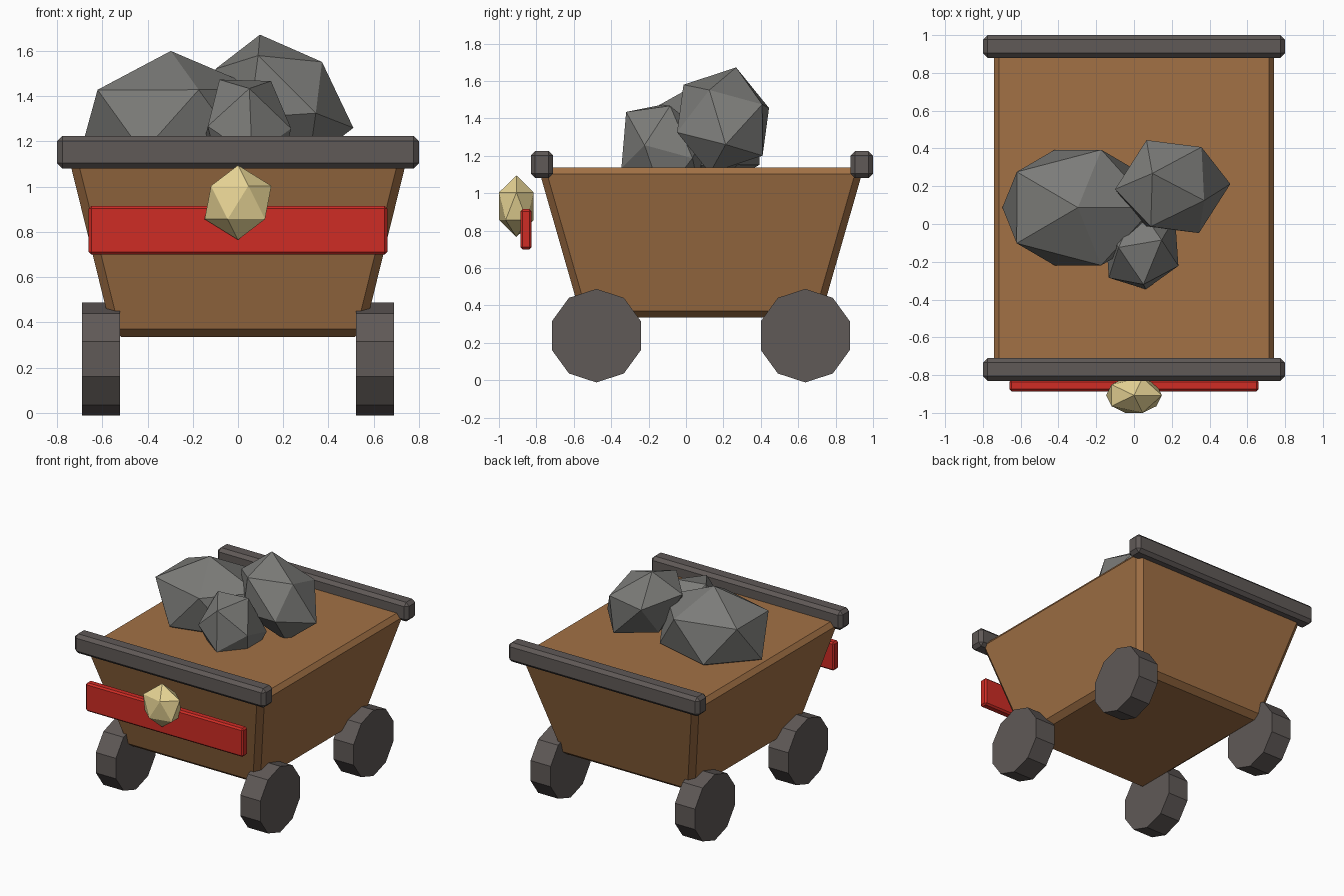
import bpy, bmesh, math
from mathutils import Matrix, Vector

if "Cube" in bpy.data.objects:
    bpy.data.objects.remove(bpy.data.objects["Cube"])


def material(name, rgb):
    m = bpy.data.materials.new(name)
    m.diffuse_color = (*rgb, 1)
    m.use_nodes = True
    m.node_tree.nodes["Principled BSDF"].inputs["Base Color"].default_value = m.diffuse_color
    return m


wood = material("wood", (0.36, 0.165, 0.06))
iron = material("iron", (0.115, 0.1, 0.095))
red = material("red_paint", (0.62, 0.025, 0.018))
gold = material("gold", (0.8, 0.66, 0.3))
stone = material("stone", (0.2, 0.2, 0.19))


def finish(bm, name, mat):
    bmesh.ops.recalc_face_normals(bm, faces=bm.faces)
    me = bpy.data.meshes.new(name)
    bm.to_mesh(me)
    bm.free()
    me.materials.append(mat)
    ob = bpy.data.objects.new(name, me)
    bpy.context.collection.objects.link(ob)
    return ob


def box(name, lo, hi, bevel, mat, taper=(1, 1)):
    """Chamfered box between two corners; taper shrinks the bottom face."""
    lo, hi = Vector(lo), Vector(hi)
    size, mid = hi - lo, (lo + hi) / 2
    bm = bmesh.new()
    bmesh.ops.create_cube(bm, size=1)
    for v in bm.verts:
        if v.co.z < 0:
            v.co.x *= taper[0]
            v.co.y *= taper[1]
        v.co = Vector(a * b for a, b in zip(v.co, size)) + mid
    bmesh.ops.bevel(bm, geom=bm.edges[:], offset=bevel, segments=1,
                    profile=0.5, affect='EDGES')
    return finish(bm, name, mat)


def rock(name, centre, apex, ring_a, ring_b, mat):
    """Stretched icosahedron given its apex and two neighbouring ring points."""
    apex, ring_a, ring_b = Vector(apex), Vector(ring_a), Vector(ring_b)
    h = 1 / math.sqrt(5)
    ax = (ring_a - h * apex) / (2 * h)
    t = math.radians(72)
    ay = ((ring_b - h * apex) / (2 * h) - math.cos(t) * ax) / math.sin(t)
    m = Matrix((ax, ay, apex)).transposed().to_4x4()
    bm = bmesh.new()
    bmesh.ops.create_icosphere(bm, subdivisions=1, radius=1)
    bm.transform(Matrix.Translation(centre) @ m)
    return finish(bm, name, mat)


# Tapered wooden tub
box("cart_body", (-0.75, -0.79, 0.336), (0.75, 0.95, 1.136), 0.036, wood,
    taper=(0.737, 0.736))

# Iron rims across both ends
for name, y in (("front_rim", -0.77), ("back_rim", 0.94)):
    box(name, (-0.8, y - 0.06, 1.08), (0.8, y + 0.06, 1.225), 0.024, iron)

# Red board and lamp gem on the front
box("front_board", (-0.66, -0.886, 0.70), (0.66, -0.825, 0.915), 0.012, red)
R = 0.165
rock("lamp", (0, -0.907, 0.93), (0, 0, R), (0.894 * R, 0, 0.447 * R),
     (0.276 * R, 0.5615 * R, 0.447 * R), gold)

# Four ten-sided wheels
for side, x in (("left", -0.605), ("right", 0.605)):
    for end, y in (("front", -0.479), ("back", 0.638)):
        bm = bmesh.new()
        bmesh.ops.create_cone(bm, cap_ends=True, segments=10, radius1=0.25,
                              radius2=0.25, depth=0.168)
        turn = Matrix.Rotation(math.pi / 2, 4, 'Y')
        spin = Matrix.Rotation(math.pi / 2, 4, 'Z')
        bm.transform(Matrix.Translation((x, y, 0.238)) @ turn @ spin)
        finish(bm, f"{end}_{side}_wheel", iron)

# Ore pile
rock("large_rock", (-0.297, 0.087, 1.29), (0, 0, 0.31), (0.4, 0, 0.139),
     (0.124, 0.306, 0.139), stone)
rock("tall_rock", (0.205, 0.198, 1.39), (-0.108, 0.07, 0.282),
     (-0.139, 0.246, 0.065), (-0.305, -0.014, 0.13), stone)
rock("small_rock", (0.042, -0.125, 1.227), (0.008, -0.195, 0.207),
     (0.193, -0.097, 0.03), (0.104, 0.04, 0.24), stone)
